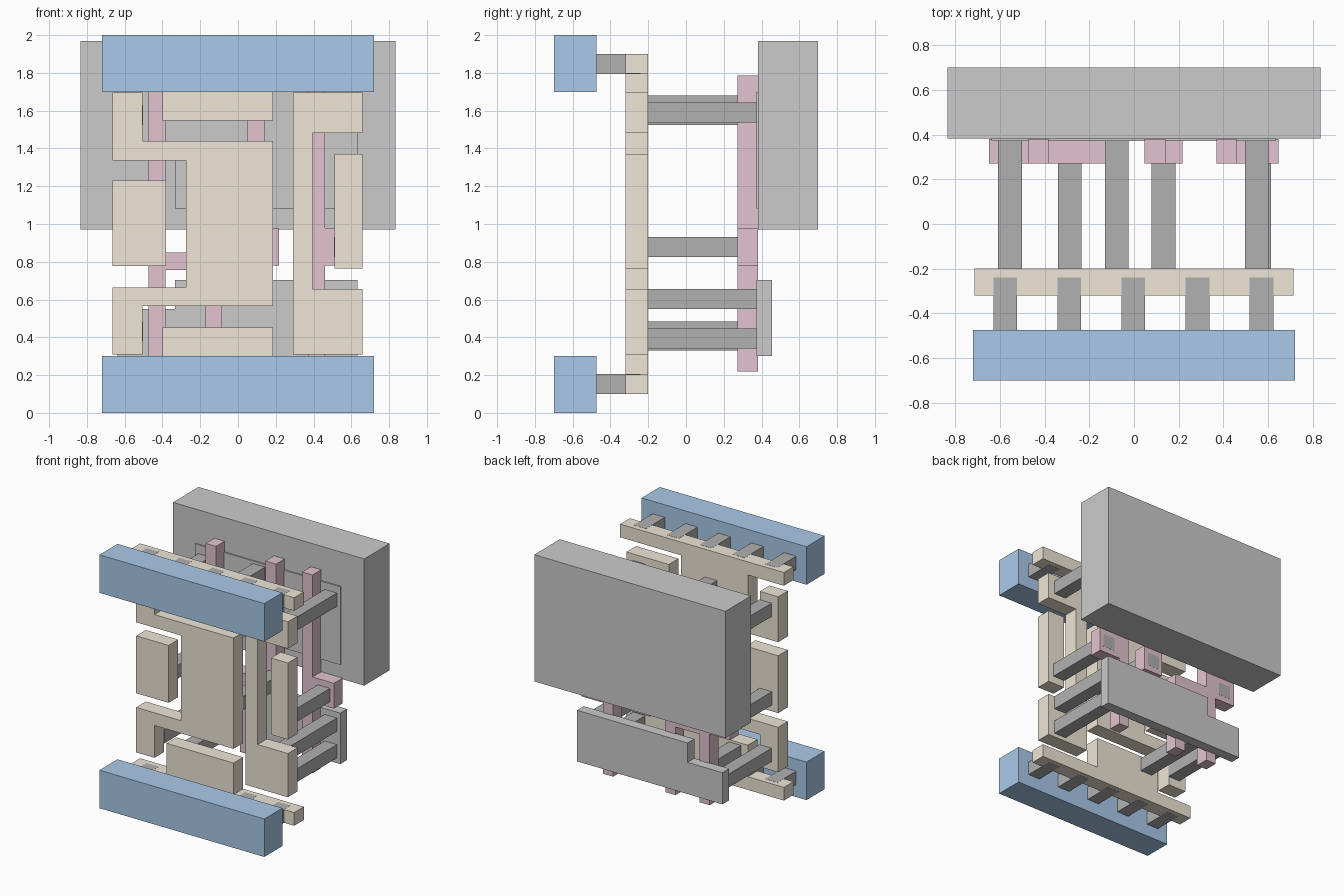
import bpy, bmesh

def material(name, rgb):
    m = bpy.data.materials.new(name)
    m.diffuse_color = (*rgb, 1)
    return m

BLUE = material("blue", (0.40, 0.59, 0.82))
TAN = material("tan", (0.86, 0.79, 0.67))
PINK = material("pink", (0.77, 0.55, 0.63))
DARK = material("dark_grey", (0.44, 0.44, 0.44))
MID = material("mid_grey", (0.58, 0.58, 0.58))
LIGHT = material("light_grey", (0.70, 0.70, 0.70))

def plate(name, outline, y0, y1, mat):
    """Extrude an (x, z) outline from y0 to y1."""
    bm = bmesh.new()
    face = bm.faces.new([bm.verts.new((x, y0, z)) for x, z in outline])
    new = bmesh.ops.extrude_face_region(bm, geom=[face])["geom"]
    bmesh.ops.translate(bm, vec=(0, y1 - y0, 0),
                        verts=[v for v in new if isinstance(v, bmesh.types.BMVert)])
    bmesh.ops.recalc_face_normals(bm, faces=bm.faces)
    me = bpy.data.meshes.new(name)
    bm.to_mesh(me)
    bm.free()
    me.materials.append(mat)
    ob = bpy.data.objects.new(name, me)
    bpy.context.collection.objects.link(ob)
    return ob

def block(name, x0, x1, z0, z1, y0, y1, mat):
    return plate(name, [(x0, z0), (x1, z0), (x1, z1), (x0, z1)], y0, y1, mat)

# front bars, pegs and toothed strips, mirrored top and bottom
for end in ("bottom", "top"):
    flip = (lambda z: z) if end == "bottom" else (lambda z: 2 - z)
    block(end + "_front_bar", -0.72, 0.72, flip(0), flip(0.30), -0.70, -0.475, BLUE)
    tap = [(-0.715, 0.10), (0.715, 0.10), (0.715, 0.204), (0.185, 0.204),
           (0.185, 0.453), (-0.40, 0.453), (-0.40, 0.204), (-0.715, 0.204)]
    plate(end + "_strip", [(x, flip(z)) for x, z in tap], -0.32, -0.20, TAN)
    for i in range(5):
        x = -0.577 + 0.287 * i
        block(f"{end}_peg_{i}", x - 0.053, x + 0.053, flip(0.099), flip(0.205),
              -0.475, -0.24, DARK)

# front plates
LI = (-0.32, -0.20, TAN)
plate("centre_plate", [
    (-0.665, 0.31), (-0.505, 0.31), (-0.505, 0.565), (0.185, 0.565), (0.185, 1.44),
    (-0.505, 1.44), (-0.505, 1.695), (-0.665, 1.695), (-0.665, 1.337),
    (-0.275, 1.337), (-0.275, 0.665), (-0.665, 0.665)], *LI)
plate("bracket_plate", [
    (0.29, 0.31), (0.66, 0.31), (0.66, 0.655), (0.395, 0.655), (0.395, 1.483),
    (0.66, 1.483), (0.66, 1.695), (0.29, 1.695)], *LI)
block("left_pad", -0.665, -0.382, 0.777, 1.23, *LI)
block("right_pad", 0.512, 0.66, 0.765, 1.37, *LI)

# pink gate strips
GATE = (0.272, 0.38, PINK)
plate("left_gate", [
    (-0.473, 0.22), (-0.383, 0.22), (-0.383, 0.757), (-0.175, 0.757), (-0.175, 0.22),
    (-0.085, 0.22), (-0.085, 0.848), (-0.383, 0.848), (-0.383, 1.785), (-0.473, 1.785),
    (-0.473, 0.98), (-0.65, 0.98), (-0.65, 0.78), (-0.473, 0.78)], *GATE)
plate("middle_gate", [
    (0.048, 0.78), (0.217, 0.78), (0.217, 0.98), (0.14, 0.98),
    (0.14, 1.785), (0.048, 1.785)], *GATE)
plate("right_gate", [
    (0.37, 0.22), (0.46, 0.22), (0.46, 0.78), (0.647, 0.78), (0.647, 0.98),
    (0.46, 0.98), (0.46, 1.785), (0.37, 1.785)], *GATE)

# long posts: (x, z) centres to the gates, then to the rear plates
for i, (x, z) in enumerate([(-0.557, 0.878), (0.132, 0.878), (0.56, 0.878)]):
    block(f"gate_post_{i}", x - 0.053, x + 0.053, z - 0.053, z + 0.053, -0.20, 0.381, DARK)
for i, (x, z) in enumerate([(-0.555, 0.432), (-0.287, 0.382), (0.55, 0.393), (0.55, 0.603),
                            (-0.555, 1.577), (-0.077, 1.627), (0.55, 1.59)]):
    block(f"rear_post_{i}", x - 0.053, x + 0.053, z - 0.053, z + 0.053, -0.20, 0.372, DARK)

# rear plates and the big rear slab
plate("lower_rear_plate", [(-0.637, 0.30), (0.633, 0.30), (0.633, 0.703), (-0.333, 0.703),
                           (-0.333, 0.55), (-0.637, 0.55)], 0.372, 0.456, LIGHT)
plate("upper_rear_plate", [(-0.637, 1.70), (0.633, 1.70), (0.633, 1.083), (-0.333, 1.083),
                           (-0.333, 1.42), (-0.637, 1.42)], 0.372, 0.456, LIGHT)
block("rear_slab", -0.835, 0.835, 0.97, 1.97, 0.382, 0.70, MID)
